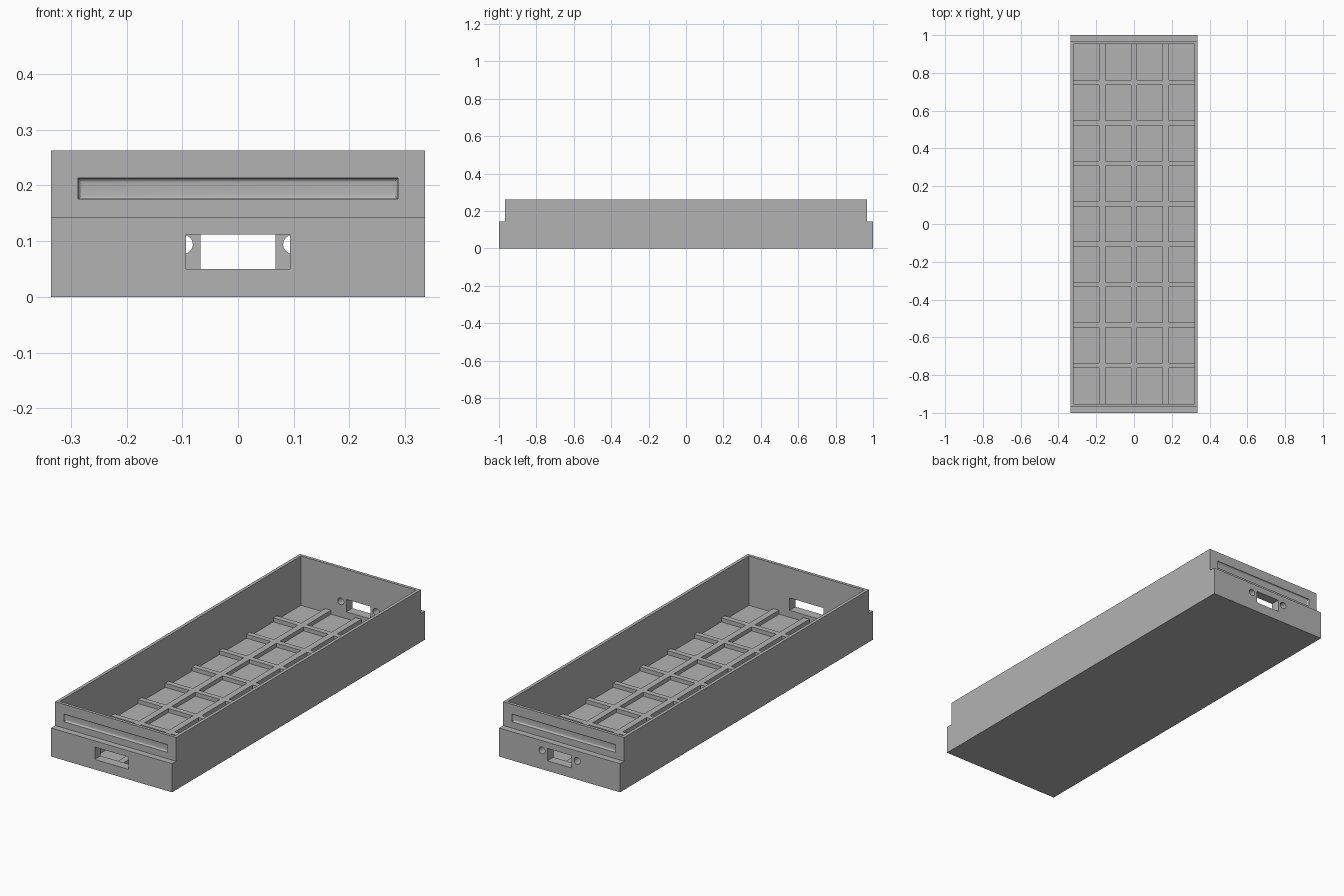
import bpy, bmesh, math
from mathutils import Matrix, Vector

old = bpy.data.objects.get("Cube")
if old:
    bpy.data.objects.remove(old, do_unlink=True)

grey = bpy.data.materials.new("plain grey")
grey.use_nodes = True
grey.diffuse_color = (0.45, 0.45, 0.45, 1)
grey.node_tree.nodes["Principled BSDF"].inputs["Base Color"].default_value = (0.45, 0.45, 0.45, 1)

# Main dimensions
HALF_X, INNER_X = 0.335, 0.319
HALF_Y, UPPER_Y, INNER_Y = 1.0, 0.968, 0.953
STEP_Z, TOP_Z = 0.143, 0.262
FLOOR_Z, RIB_Z = 0.015, 0.035


def add_box(bm, low, high):
    low, high = Vector(low), Vector(high)
    size = high - low
    mat = Matrix.Translation((low + high) / 2) @ Matrix.Diagonal((*size, 1))
    return bmesh.ops.create_cube(bm, size=1, matrix=mat)["verts"]


def finish(name, bm):
    bmesh.ops.recalc_face_normals(bm, faces=bm.faces)
    mesh = bpy.data.meshes.new(name)
    bm.to_mesh(mesh)
    bm.free()
    mesh.materials.append(grey)
    obj = bpy.data.objects.new(name, mesh)
    bpy.context.collection.objects.link(obj)
    return obj


def cut(target, bm):
    cutter = finish("cutter", bm)
    cutter.hide_render = True
    mod = target.modifiers.new("cut", 'BOOLEAN')
    mod.operation, mod.solver, mod.object = 'DIFFERENCE', 'EXACT', cutter
    bpy.ops.object.select_all(action='DESELECT')
    bpy.context.view_layer.objects.active = target
    target.select_set(True)
    bpy.ops.object.modifier_apply(modifier=mod.name)
    bpy.data.objects.remove(cutter, do_unlink=True)


# Tray: stepped end profile extruded across the width
bm = bmesh.new()
half = [(HALF_Y, 0), (HALF_Y, STEP_Z), (UPPER_Y, STEP_Z), (UPPER_Y, TOP_Z)]
profile = half + [(-y, z) for y, z in reversed(half)]
face = bm.faces.new([bm.verts.new((-HALF_X, y, z)) for y, z in profile])
side = bmesh.ops.extrude_face_region(bm, geom=[face])["geom"]
bmesh.ops.translate(bm, vec=(2 * HALF_X, 0, 0),
                    verts=[v for v in side if isinstance(v, bmesh.types.BMVert)])
tray = finish("tray", bm)

# Open cavity
bm = bmesh.new()
add_box(bm, (-INNER_X, -INNER_Y, FLOOR_Z), (INNER_X, INNER_Y, TOP_Z + 0.1))
cut(tray, bm)

# Wide front opening, narrow back opening and its two screw holes
bm = bmesh.new()
add_box(bm, (-0.093, -1.1, 0.05), (0.093, -0.9, 0.112))
add_box(bm, (-0.067, 0.9, 0.05), (0.067, 1.1, 0.112))
for s in (-1, 1):
    mat = Matrix.Translation((s * 0.098, 1, 0.094)) @ Matrix.Rotation(math.pi / 2, 4, 'X')
    bmesh.ops.create_cone(bm, cap_ends=True, segments=32, radius1=0.017,
                          radius2=0.017, depth=0.2, matrix=mat)
cut(tray, bm)

# Shallow label recess with rounded inner edges on each end
for s in (-1, 1):
    bm = bmesh.new()
    deep = s * (UPPER_Y - 0.009)
    ys = sorted((deep, s * (UPPER_Y + 0.02)))
    add_box(bm, (-0.287, ys[0], 0.175), (0.287, ys[1], 0.213))
    edges = [e for e in bm.edges if all(abs(v.co.y - deep) < 1e-4 for v in e.verts)]
    bmesh.ops.bevel(bm, geom=edges, offset=0.009, segments=5, profile=0.5, affect='EDGES')
    cut(tray, bm)

bpy.ops.object.shade_smooth_by_angle(angle=math.radians(30))

# Floor ribs: three long ones, with short cross ribs between them
RIB_HALF_X, RIB_HALF_Y, PITCH_X, PITCH_Y = 0.016, 0.0135, 0.168, 0.214
bm = bmesh.new()
for i in (-1, 0, 1):
    x = i * PITCH_X
    add_box(bm, (x - RIB_HALF_X, -INNER_Y, FLOOR_Z), (x + RIB_HALF_X, INNER_Y, RIB_Z))
finish("long_ribs", bm)

bm = bmesh.new()
for col in range(4):
    left = -INNER_X if col == 0 else (col - 2) * PITCH_X + RIB_HALF_X
    right = INNER_X if col == 3 else (col - 1) * PITCH_X - RIB_HALF_X
    for row in range(8):
        y = (row - 3.5) * PITCH_Y
        add_box(bm, (left, y - RIB_HALF_Y, FLOOR_Z), (right, y + RIB_HALF_Y, RIB_Z))
finish("cross_ribs", bm)
